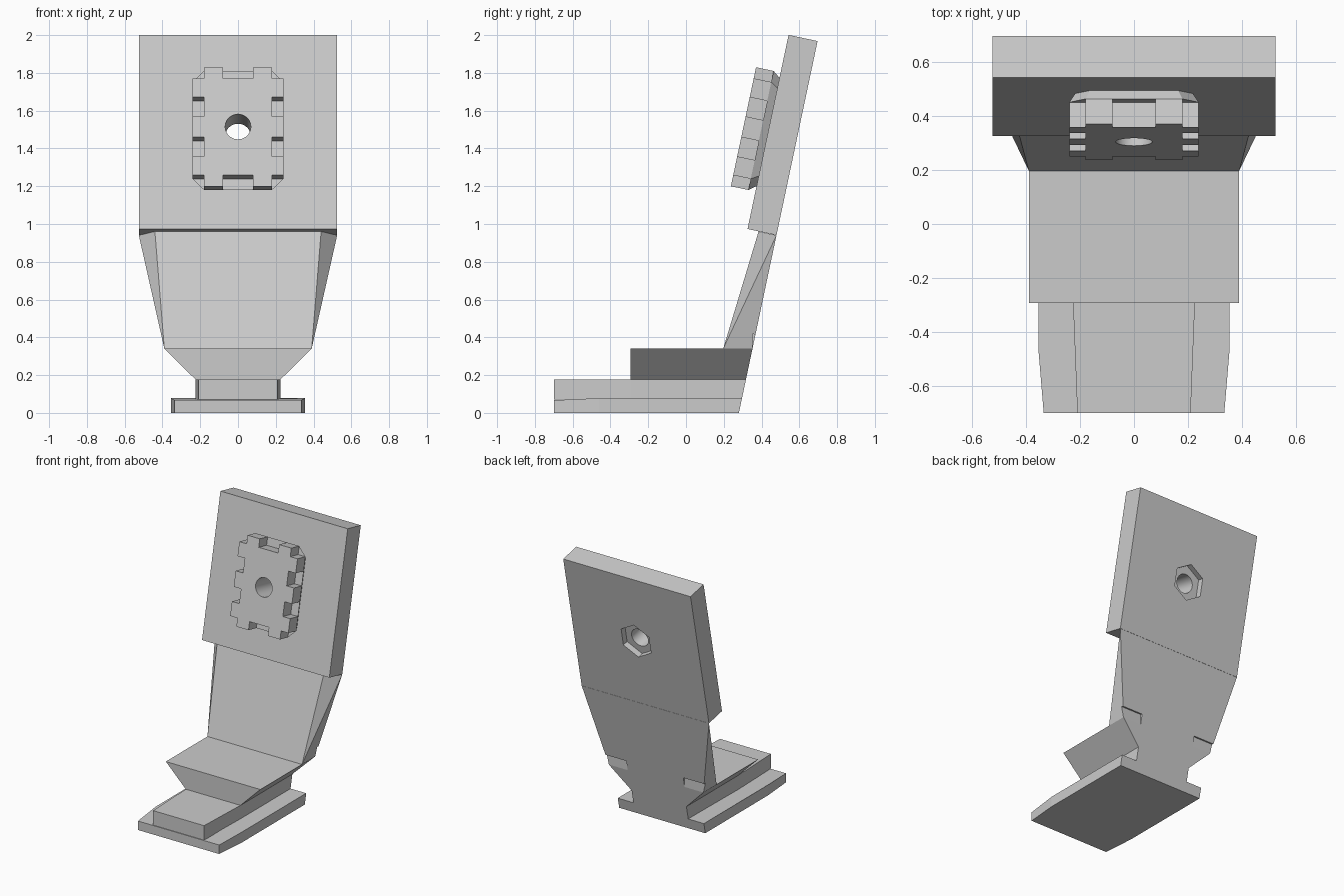
import bpy
import bmesh
from math import sin, cos, tan, pi, radians

if "Cube" in bpy.data.objects:
    bpy.data.objects.remove(bpy.data.objects["Cube"], do_unlink=True)

TILT = radians(11.95)
S, C = sin(TILT), cos(TILT)
BACK = 0.28          # where the leaning back plane meets the ground
PLATE = 0.157        # upright plate thickness
MID = 1.487          # height of the pad centre along the slope

grey = bpy.data.materials.new("light grey")
grey.use_nodes = True
grey.diffuse_color = (0.6, 0.6, 0.6, 1)
grey.node_tree.nodes["Principled BSDF"].inputs["Base Color"].default_value = (0.6, 0.6, 0.6, 1)


def lean(x, u, n):
    """Point at x, u up the leaning back plane, n forward of it."""
    return (x, BACK + u * S - n * C, u * C + n * S)


def back_y(z):
    return BACK + z * tan(TILT)


def loft(name, ring_a, ring_b, split=()):
    """Solid between two matching rings; sides listed in split become triangles."""
    bm = bmesh.new()
    a = [bm.verts.new(p) for p in ring_a]
    b = [bm.verts.new(p) for p in ring_b]
    bm.faces.new(a)
    bm.faces.new(b)
    for i in range(len(a)):
        j = (i + 1) % len(a)
        if i in split:
            ends = (a[i], b[j]) if split[i] else (a[j], b[i])
            bm.faces.new((a[i], a[j], ends[1]))
            bm.faces.new((ends[0], b[j], b[i]))
        else:
            bm.faces.new((a[i], a[j], b[j], b[i]))
    bmesh.ops.recalc_face_normals(bm, faces=bm.faces)
    mesh = bpy.data.meshes.new(name)
    bm.to_mesh(mesh)
    bm.free()
    mesh.materials.append(grey)
    obj = bpy.data.objects.new(name, mesh)
    bpy.context.scene.collection.objects.link(obj)
    return obj


def mirrored(half):
    """Close a right-hand (x, y, z) outline with its mirror image."""
    return half + [(-x, y, z) for x, y, z in reversed(half)]


def leaning_prism(name, outline, n0, n1, shrink=0.0):
    """Extrude an (x, u) outline forward from the back plane."""
    k = 1 - shrink
    return loft(name, [lean(x * k, MID + u * k, n0) for x, u in outline],
                [lean(x, MID + u, n1) for x, u in outline])


def ngon(sides, r):
    return [(r * sin(2 * pi * i / sides), r * cos(2 * pi * i / sides)) for i in range(sides)]


def four_way(quarter):
    """Reflect a first-quadrant outline into all four quadrants."""
    right = [(x, -u) for x, u in reversed(quarter)] + quarter
    return right + [(-x, u) for x, u in reversed(right)]


def cut(obj, cutters):
    for c in cutters:
        mod = obj.modifiers.new("cut", "BOOLEAN")
        mod.operation = "DIFFERENCE"
        mod.solver = "EXACT"
        mod.object = c
    bpy.context.view_layer.update()
    dg = bpy.context.evaluated_depsgraph_get()
    mesh = bpy.data.meshes.new_from_object(obj.evaluated_get(dg))
    obj.modifiers.clear()
    obj.data = mesh


# Foot: thin base, narrow stem and flared block, all ending on the back plane
def foot_ring(z, zf, w, bend, wf, front):
    return mirrored([(w, back_y(z), z), (w, bend, z), (wf, front, zf)])


loft("base_plate", foot_ring(0, 0, 0.355, -0.46, 0.335, -0.7),
     foot_ring(0.078, 0.067, 0.355, -0.46, 0.335, -0.7))
loft("stem", foot_ring(0.07, 0.07, 0.226, -0.29, 0.21, -0.7),
     foot_ring(0.178, 0.178, 0.226, -0.29, 0.21, -0.7))


def block_ring(z, w):
    return mirrored([(w, back_y(z), z), (w, -0.293, z)])


loft("flared_block", block_ring(0.178, 0.226), block_ring(0.34, 0.39))

# Neck widening up to the plate
neck = loft("neck",
            mirrored([(0.39, back_y(0.34), 0.34), (0.39, 0.197, 0.34)]),
            mirrored([lean(0.525, 0.961, 0), lean(0.44, 0.961, 0.097)]),
            split={0: False, 2: True})

# Upright plate
plate = leaning_prism("upright_plate",
                      four_way([(0.525, 0.525)]), 0, PLATE)

# Octagonal pad with chamfered underside, and its toothed front layer
pad_base = leaning_prism("pad_base", four_way([(0.24, 0.262), (0.18, 0.322)]),
                         PLATE, 0.195, shrink=0.09)
teeth = leaning_prism("pad_teeth", four_way([
    (0.24, 0.056), (0.18, 0.056), (0.18, 0.16), (0.24, 0.16), (0.24, 0.262),
    (0.18, 0.262), (0.18, 0.322), (0.08, 0.322), (0.08, 0.262)]), 0.195, 0.29)

# Bolt hole, hexagonal nut pocket and the two rear notches
hole = leaning_prism("hole_cutter", ngon(40, 0.068), -0.1, 0.4)
pocket = leaning_prism("nut_cutter", ngon(6, 0.132), -0.1, 0.045)
notches = []
for side in (-1, 1):
    ends = [[(side * x, y, z) for y, z in ((0.352, 0.33), (0.352, 0.418), (0.5, 0.387), (0.5, 0.33))]
            for x in (0.235, 0.6)]
    notches.append(loft("notch_cutter", *ends))

cut(plate, [hole, pocket])
cut(pad_base, [hole])
cut(teeth, [hole])
cut(neck, notches)
for c in [hole, pocket] + notches:
    bpy.data.objects.remove(c, do_unlink=True)

# Smooth the bore, keep every edge crisp
bpy.ops.object.select_all(action="DESELECT")
for obj in (plate, pad_base, teeth):
    obj.select_set(True)
    bpy.context.view_layer.objects.active = obj
bpy.ops.object.shade_smooth_by_angle(angle=radians(20))
